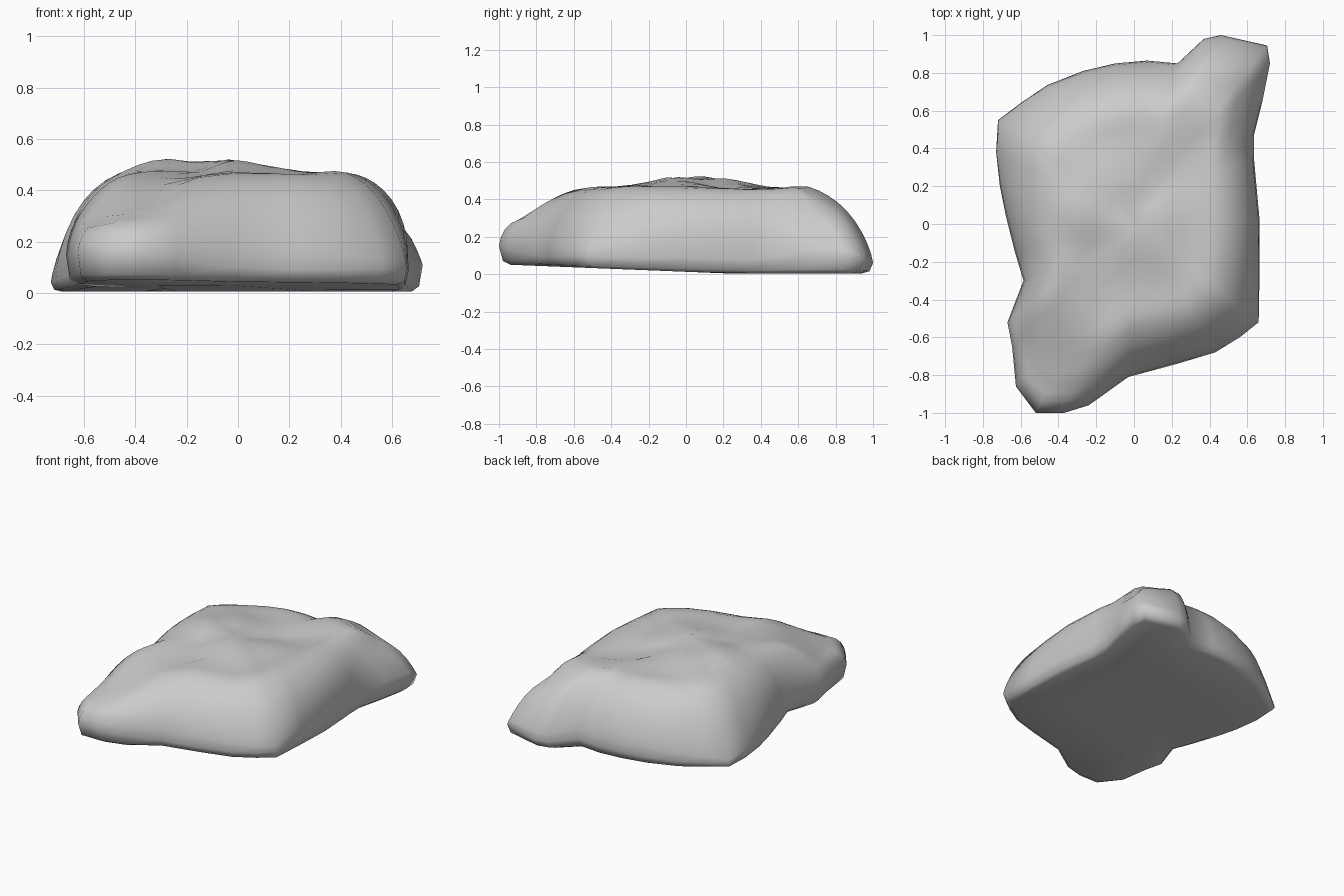
import bpy, bmesh, math
from mathutils import Vector, noise

# Rim of the boulder: x, y, height of widest point, flank exponent (low = steep)
RIM = [
    (0.72, 0.85, .11, .95), (0.705, 0.945, .08, .9), (0.46, 1.0, .06, .72), (0.37, .98, .06, .7),
    (0.23, 0.85, .07, .6), (0.07, 0.865, .07, .6), (-0.1, 0.85, .07, .6), (-0.27, 0.81, .06, .6),
    (-0.46, 0.735, .05, .65), (-0.6, 0.64, .04, .75), (-0.72, 0.55, .03, .9), (-0.73, 0.38, .04, .8),
    (-0.71, 0.2, .05, .6), (-0.68, 0.05, .06, .5), (-0.63, -0.15, .08, .45), (-0.585, -0.3, .10, .45),
    (-0.67, -0.52, .15, .6), (-0.645, -0.65, .15, .6), (-0.625, -0.86, .16, .7),
    (-0.52, -1.0, .15, .6), (-0.37, -1.0, .15, .6), (-0.24, -0.96, .14, .6), (-0.03, -0.81, .10, .55),
    (0.23, -0.74, .09, .58), (0.43, -0.68, .09, .62), (0.56, -0.6, .09, .7), (0.66, -0.52, .09, .75),
    (0.665, -0.25, .09, .5), (0.665, 0.02, .09, .38), (0.635, 0.35, .08, .32), (0.635, 0.47, .09, .45),
    (0.68, 0.65, .11, .8),
]
CENTRE = Vector((0.0, 0.04))
FLANK = 0.4   # share of the radius taken by the rounded flank

# Lumps and hollows: x, y, radius, height
DENTS = [(-.42, -.73, .23, -.10), (.59, .70, .10, -.05)]
CRAGS = [(-.18, .12, .2, .05), (.02, -.1, .17, .04), (-.33, 0, .13, .03),
         (.25, .3, .16, -.025), (.42, .1, .15, .015)]


def bumps(table, x, y):
    return sum(h * math.exp(-((x - a) ** 2 + (y - b) ** 2) / (r * r)) for a, b, r, h in table)


def under(y):
    # Slightly tilted flat underside
    return 0.005 + 0.04 * max(0.0, 0.2 - y)


def top(x, y, s, edge, power):
    # Rounded flank rising to the craggy plateau
    t = min(1.0, (1 - s) / FLANK)
    z = edge + (0.465 - edge) * (1 - (1 - t) ** 2) ** power
    z += min(1.0, 4 * t) * bumps(DENTS, x, y)
    rough = 0.018 * noise.noise(Vector((x * 6, y * 6, 1.7)))
    return z + t * t * (bumps(CRAGS, x, y) + rough)


bm = bmesh.new()
rings = []


def add_ring(s, height):
    ring = []
    for x, y, e, p in RIM:
        q = CENTRE + (Vector((x, y)) - CENTRE) * s
        ring.append(bm.verts.new((q.x, q.y, height(q.x, q.y, e, p))))
    rings.append(ring)


# Underside and lower lip
add_ring(0.5, lambda x, y, e, p: under(y))
add_ring(0.94, lambda x, y, e, p: under(y))
add_ring(0.98, lambda x, y, e, p: under(y) + 0.2 * (e - under(y)))
# Flanks and top
for s in (1.0, .99, .97, .94, .90, .85, .80, .75, .70, .64, .57, .49, .39, .28, .17, .08):
    add_ring(s, lambda x, y, e, p, s=s: top(x, y, s, e, p))

n = len(RIM)
for a, b in zip(rings, rings[1:]):
    for i in range(n):
        j = (i + 1) % n
        bm.faces.new((a[i], a[j], b[j], b[i]))
bm.faces.new(rings[0][::-1])
bm.faces.new(rings[-1])
bmesh.ops.recalc_face_normals(bm, faces=bm.faces)

mesh = bpy.data.meshes.new("boulder")
bm.to_mesh(mesh)
bm.free()
rock = bpy.data.objects.new("boulder", mesh)
bpy.context.collection.objects.link(rock)
bpy.context.view_layer.objects.active = rock
rock.select_set(True)
bpy.ops.object.shade_smooth_by_angle(angle=math.radians(60))
